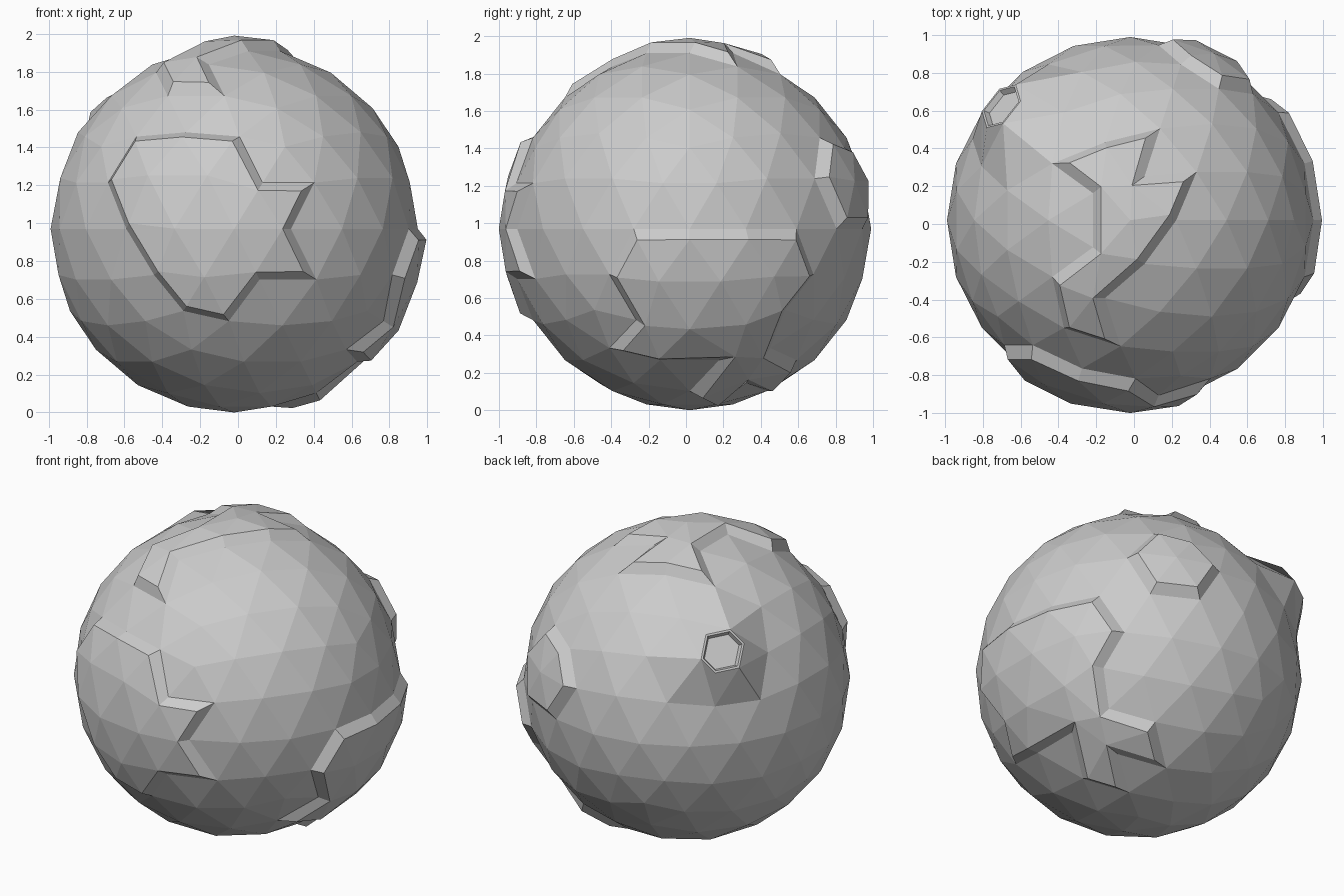
import bpy, bmesh
from math import sin, cos, radians
from mathutils import Vector

if "Cube" in bpy.data.objects:
    bpy.data.objects.remove(bpy.data.objects["Cube"])

R = 0.97
CENTRE = Vector((-0.02, 0.02, 0.97))


def direction(lon, lat):
    a, b = radians(lon), radians(lat)
    return Vector((cos(b) * cos(a), cos(b) * sin(a), sin(b)))


def faces_inside(bm, outline):
    """Faces whose centre lies inside a coastline given in degrees (lon, lat)."""
    pts = [direction(*p) for p in outline]
    axis = sum(pts, Vector()).normalized()
    u = axis.orthogonal().normalized()
    v = axis.cross(u)

    def flat(p):
        return p.dot(u) / p.dot(axis), p.dot(v) / p.dot(axis)

    poly = [flat(p) for p in pts]
    found = []
    for f in bm.faces:
        c = f.calc_center_median()
        if c.dot(axis) <= 0.05:
            continue
        x, y = flat(c)
        inside = False
        for (x1, y1), (x2, y2) in zip(poly, poly[1:] + poly[:1]):
            if (y1 > y) != (y2 > y) and x < x1 + (y - y1) * (x2 - x1) / (y2 - y1):
                inside = not inside
        if inside:
            found.append(f)
    return found


# coastlines of the raised land masses
FRONT_LAND = [(-128, 30), (-108, 31.7), (-88, 30), (-80.8, 14.5), (-63.2, 14.5),
              (-72, 0), (-62.3, -16), (-81.7, -16), (-92, -30), (-108, -26.6),
              (-116.8, -14.5), (-126, 0), (-135.2, 14.5)]
RIGHT_LAND = [(-18, 0), (-27.2, -14.5), (-20, -30), (-36, -41), (-13.6, -46.3),
              (13.6, -46.3), (0, -63.4), (36, -75.5), (36, -58.2), (72, -63.4),
              (58.4, -46.3), (36, -41), (36, -26.6), (44.8, -14.5), (36, 0)]
TOP_LAND = [(144, 58.2), (108, 63.4), (72, 58.2), (72, 75.5), (36, 63.4), (0, 75.5),
            (-72, 75.5), (-108, 63.4), (-94.4, 46.3), (-121.6, 46.3),
            (-144, 58.2), (-144, 75.5), (144, 75.5)]
ISLAND = [(72, 26.6), (56, 30), (45.7, 16), (54, 0), (72, 0), (80.8, 14.5)]

# base sphere
bm = bmesh.new()
bmesh.ops.create_icosphere(bm, subdivisions=3, radius=R)
bm.normal_update()

# volcano: one triangle becomes a lifted six-sided rim
axis = direction(139, 32.7)
peak = max(bm.faces, key=lambda f: f.calc_center_median().normalized().dot(axis))
axis = peak.calc_center_median().normalized()
bmesh.ops.subdivide_edges(bm, edges=list(peak.edges), cuts=1, use_grid_fill=True)
rim = sorted(bm.verts, key=lambda v: (v.co - axis * R).length)[:6]
for v in rim:
    side = (v.co - axis * v.co.dot(axis)).normalized()
    v.co = axis * 1.085 + side * 0.14
bm.normal_update()

# crater
crater = [f for f in bm.faces if all(v in rim for v in f.verts)]
for thickness, depth in ((0.012, 0.0), (0.012, -0.03)):
    bmesh.ops.inset_region(bm, faces=crater, thickness=thickness, depth=depth,
                           use_even_offset=True, use_boundary=True)
    bm.normal_update()

# land: each patch is inset and lifted, leaving a sloping shore
for outline in (FRONT_LAND, RIGHT_LAND, TOP_LAND, ISLAND):
    bmesh.ops.inset_region(bm, faces=faces_inside(bm, outline), thickness=0.053,
                           depth=0.05, use_even_offset=True, use_boundary=True)
    bm.normal_update()

bmesh.ops.translate(bm, verts=bm.verts, vec=CENTRE)
mesh = bpy.data.meshes.new("planet")
bm.to_mesh(mesh)
bm.free()
bpy.context.collection.objects.link(bpy.data.objects.new("planet", mesh))
